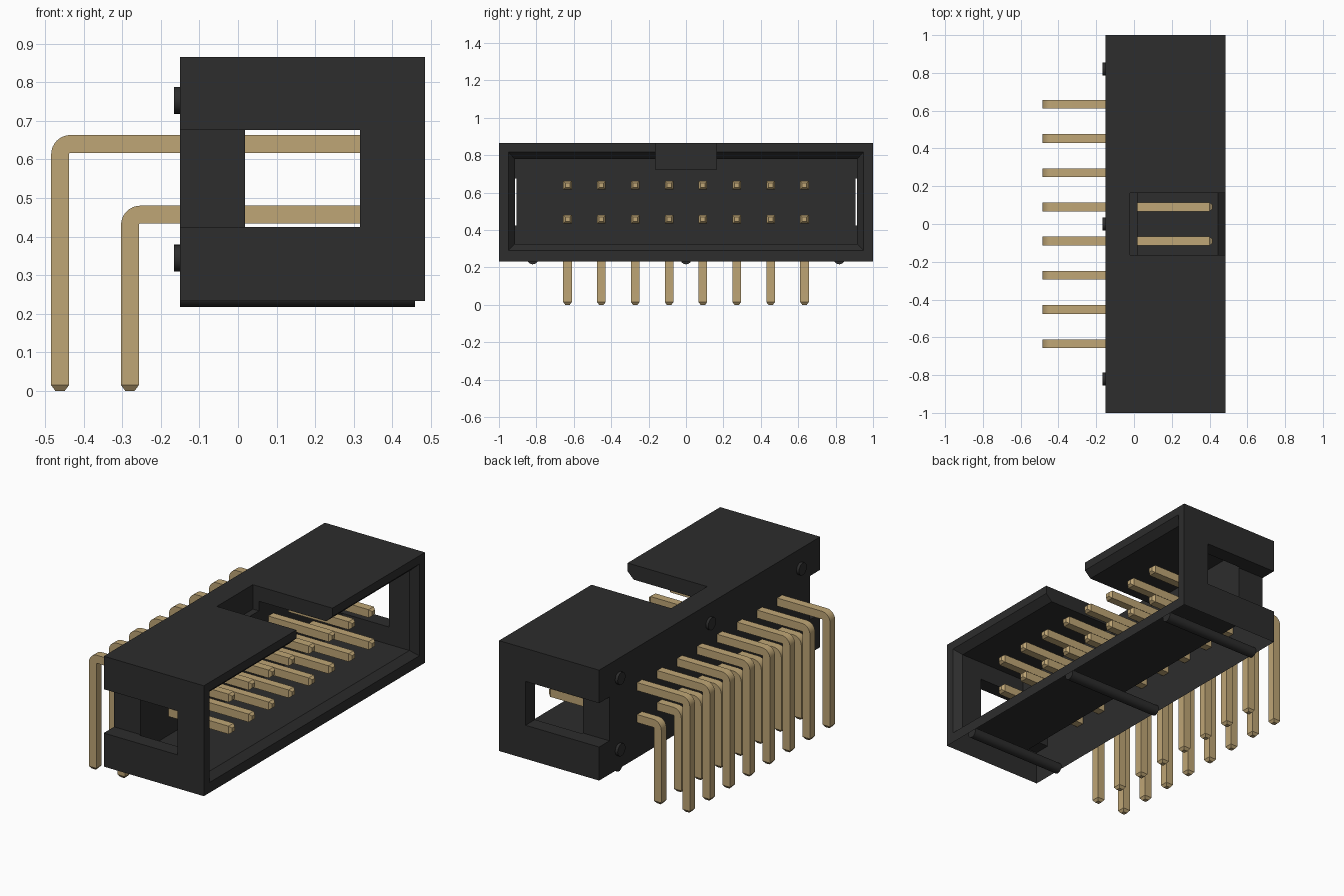
import bpy, bmesh, math
from mathutils import Matrix, Vector

cube = bpy.data.objects.get("Cube")
if cube:
    bpy.data.objects.remove(cube, do_unlink=True)


def material(name, rgb, rough, metal=0.0):
    m = bpy.data.materials.new(name)
    m.use_nodes = True
    m.diffuse_color = (*rgb, 1)
    b = m.node_tree.nodes["Principled BSDF"]
    b.inputs["Base Color"].default_value = (*rgb, 1)
    b.inputs["Roughness"].default_value = rough
    b.inputs["Metallic"].default_value = metal
    return m


BLACK = material("black plastic", (0.026, 0.026, 0.026), 0.6)
GOLD = material("dull gold", (0.52, 0.38, 0.18), 0.5)


def add_object(name, bm, mat, smooth=False):
    bmesh.ops.recalc_face_normals(bm, faces=bm.faces[:])
    me = bpy.data.meshes.new(name)
    bm.to_mesh(me)
    bm.free()
    me.materials.append(mat)
    ob = bpy.data.objects.new(name, me)
    bpy.context.collection.objects.link(ob)
    bpy.ops.object.select_all(action='DESELECT')
    ob.select_set(True)
    bpy.context.view_layer.objects.active = ob
    if smooth:
        bpy.ops.object.shade_smooth_by_angle(angle=math.radians(35))
    return ob


def loft(rings):
    """Closed skin over a list of four-cornered rings."""
    bm = bmesh.new()
    loops = [[bm.verts.new(p) for p in ring] for ring in rings]
    for a, b in zip(loops, loops[1:]):
        for i in range(4):
            j = (i + 1) % 4
            bm.faces.new((a[i], a[j], b[j], b[i]))
    bm.faces.new(loops[0])
    bm.faces.new(loops[-1])
    return bm


def rect(x, y0, y1, z0, z1):
    return [(x, y0, z0), (x, y1, z0), (x, y1, z1), (x, y0, z1)]


def box(x0, x1, y0, y1, z0, z1):
    return loft([rect(x0, y0, y1, z0, z1), rect(x1, y0, y1, z0, z1)])


def rod(name, x0, x1, y, z, r):
    """Cylinder lying along x."""
    bm = bmesh.new()
    mat = Matrix.Translation(((x0 + x1) / 2, y, z)) @ Matrix.Rotation(math.pi / 2, 4, 'Y')
    bmesh.ops.create_cone(bm, cap_ends=True, segments=24, radius1=r, radius2=r,
                          depth=x1 - x0, matrix=mat)
    return add_object(name, bm, BLACK, True)


# Shell dimensions
X0, X1, Z0, Z1 = -0.15, 0.484, 0.233, 0.865
FLOOR = 0.018

shroud = add_object("shroud", box(X0, X1, -1, 1, Z0, Z1), BLACK)

# Cutters: bevelled socket, key notch, latch slots in both end walls
cutters = [
    ("socket_cutter", loft([rect(FLOOR, -0.915, 0.915, 0.325, 0.78),
                            rect(0.445, -0.915, 0.915, 0.325, 0.78),
                            rect(X1, -0.95, 0.95, 0.292, 0.817),
                            rect(X1 + 0.05, -0.95, 0.95, 0.292, 0.817)])),
    ("key_cutter", box(-0.02, 0.6, -0.163, 0.163, 0.725, 1.0)),
    ("latch_cutter_right", box(-0.3, 0.316, -1.1, -0.907, 0.425, 0.676)),
    ("latch_cutter_left", box(-0.3, 0.316, 0.907, 1.1, 0.425, 0.676)),
]
for name, bm in cutters:
    cutter = add_object(name, bm, BLACK)
    cutter.hide_render = True
    bpy.context.view_layer.objects.active = shroud
    mod = shroud.modifiers.new(name, 'BOOLEAN')
    mod.operation = 'DIFFERENCE'
    mod.solver = 'EXACT'
    mod.object = cutter
    bpy.ops.object.modifier_apply(modifier=mod.name)
    bpy.data.objects.remove(cutter, do_unlink=True)

# The shroud is a hollow shell, open underneath
bm = bmesh.new()
bm.from_mesh(shroud.data)
under = [f for f in bm.faces if f.calc_center_median().z < Z0 + 0.001]
bmesh.ops.delete(bm, geom=under, context='FACES_ONLY')
bm.to_mesh(shroud.data)
bm.free()

# Standoff bumps on the back and ribs underneath
for i, y in enumerate((-0.82, 0.0, 0.82), 1):
    rod(f"bottom_rib_{i}", X0, 0.459, y, 0.247, 0.03)
    for row, z in (("lower", 0.344), ("upper", 0.753)):
        rod(f"{row}_standoff_{i}", -0.166, X0, y, z, 0.035)


# Bent square pins
H, TIP, BEND = 0.023, 0.012, 0.004


def pin(name, y, leg_x, z):
    def ring(outer, inner, h):
        return [(outer[0], y - h, outer[1]), (outer[0], y + h, outer[1]),
                (inner[0], y + h, inner[1]), (inner[0], y - h, inner[1])]

    rings = [ring((x, z + h), (x, z - h), h) for x, h in ((0.415, TIP), (0.400, H))]
    cx, cz = leg_x + H + BEND, z - H - BEND
    for k in range(9):
        a = math.pi / 2 * (1 + k / 8)
        c, s = math.cos(a), math.sin(a)
        R = BEND + 2 * H
        rings.append(ring((cx + R * c, cz + R * s), (cx + BEND * c, cz + BEND * s), H))
    for zz, h in ((0.015, H), (0.0, TIP)):
        rings.append(ring((leg_x - h, zz), (leg_x + h, zz), h))
    add_object(name, loft(rings), GOLD, True)


for i in range(8):
    y = (i - 3.5) * 0.181
    pin(f"lower_pin_{i + 1}", y, -0.280, 0.457)
    pin(f"upper_pin_{i + 1}", y, -0.461, 0.640)
